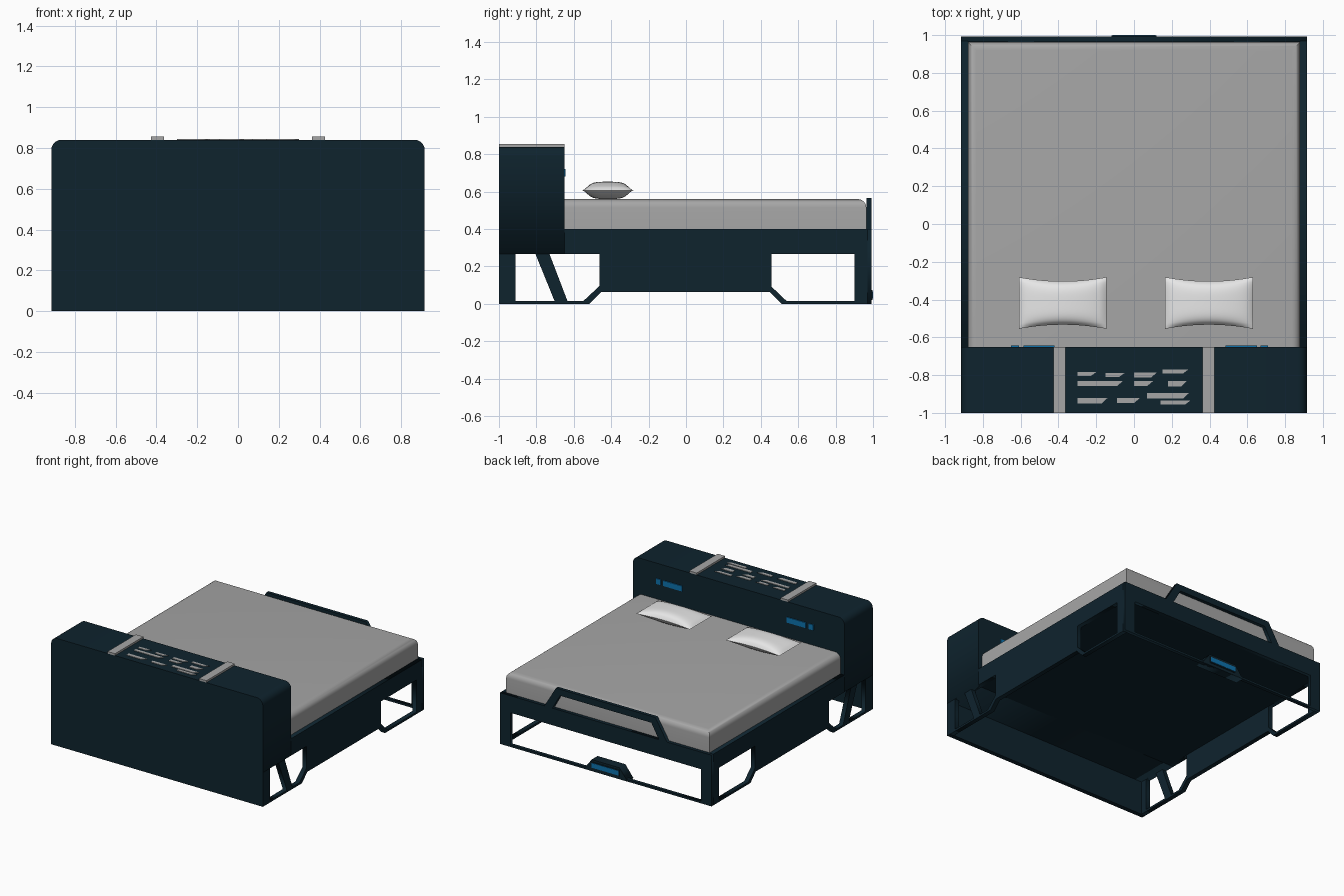
import bpy, bmesh, math
from mathutils import Matrix

if "Cube" in bpy.data.objects:
    bpy.data.objects.remove(bpy.data.objects["Cube"])


def mat(name, rgb):
    m = bpy.data.materials.new(name)
    m.diffuse_color = (*rgb, 1)
    m.use_nodes = True
    m.node_tree.nodes["Principled BSDF"].inputs["Base Color"].default_value = m.diffuse_color
    return m


NAVY = mat("dark_navy", (0.0045, 0.017, 0.027))
GREY = mat("fabric_grey", (0.38, 0.38, 0.38))
WHITE = mat("pillow_white", (0.8, 0.8, 0.8))
BLUE = mat("light_blue", (0.004, 0.17, 0.42))


def add(name, bm, material, smooth=False):
    me = bpy.data.meshes.new(name)
    bm.to_mesh(me)
    bm.free()
    ob = bpy.data.objects.new(name, me)
    bpy.context.collection.objects.link(ob)
    me.materials.append(material)
    if smooth:
        bpy.ops.object.select_all(action='DESELECT')
        ob.select_set(True)
        bpy.context.view_layer.objects.active = ob
        bpy.ops.object.shade_smooth_by_angle(angle=math.radians(40))
    return ob


def box_bm(x0, x1, y0, y1, z0, z1):
    bm = bmesh.new()
    m = Matrix.Translation(((x0 + x1) / 2, (y0 + y1) / 2, (z0 + z1) / 2))
    bmesh.ops.create_cube(bm, size=1, matrix=m @ Matrix.Diagonal((x1 - x0, y1 - y0, z1 - z0, 1)))
    return bm


def box(name, material, *b):
    return add(name, box_bm(*b), material)


def plate(name, loops, axis, lo, hi, material):
    """Flat outline (first loop) with holes (other loops), thickened along an axis."""
    cu = bpy.data.curves.new(name, 'CURVE')
    cu.dimensions = '2D'
    cu.fill_mode = 'BOTH'
    cu.extrude = (hi - lo) / 2
    for pts in loops:
        s = cu.splines.new('POLY')
        s.points.add(len(pts) - 1)
        for p, c in zip(s.points, pts):
            p.co = (c[0], c[1], 0, 1)
        s.use_cyclic_u = True
    tmp = bpy.data.objects.new(name + "_tmp", cu)
    bpy.context.collection.objects.link(tmp)
    dg = bpy.context.evaluated_depsgraph_get()
    me = bpy.data.meshes.new_from_object(tmp.evaluated_get(dg))
    bpy.data.objects.remove(tmp)
    mid = (lo + hi) / 2
    if axis == 'x':      # outline given as (y, z)
        m = Matrix(((0, 0, 1, mid), (1, 0, 0, 0), (0, 1, 0, 0), (0, 0, 0, 1)))
    elif axis == 'y':    # outline given as (x, z)
        m = Matrix(((1, 0, 0, 0), (0, 0, -1, mid), (0, 1, 0, 0), (0, 0, 0, 1)))
    else:                # outline given as (x, y)
        m = Matrix.Translation((0, 0, mid))
    bm = bmesh.new()
    bm.from_mesh(me)
    bm.transform(m)
    bmesh.ops.remove_doubles(bm, verts=bm.verts, dist=1e-5)
    bmesh.ops.recalc_face_normals(bm, faces=bm.faces)
    bpy.data.meshes.remove(me)
    return add(name, bm, material)


W = 0.915

# Headboard block with rounded upper corners, and its front panel down to the floor
r = 0.05
arc = [(W - r + r * math.cos(a), 0.84 - r + r * math.sin(a))
       for a in [math.pi / 2 * i / 6 for i in range(7)]]
head = [(-W, 0.267), (W, 0.267)] + arc + [(-x, z) for x, z in reversed(arc)]
plate("headboard", [head], 'y', -1.0, -0.65, NAVY)
box("front_panel", NAVY, -W, W, -1.0, -0.965, 0, 0.267)

# Side panels with corner cutouts and a slanted brace
side = [(-0.97, 0), (-0.516, 0), (-0.452, 0.064), (0.447, 0.064), (0.51, 0), (0.97, 0),
        (0.97, 0.4), (-0.97, 0.4)]
holes = [[(-0.912, 0.016), (-0.703, 0.016), (-0.805, 0.267), (-0.912, 0.267)],
         [(-0.634, 0.016), (-0.548, 0.016), (-0.462, 0.096), (-0.462, 0.267), (-0.73, 0.267)],
         [(0.537, 0.016), (0.9, 0.016), (0.9, 0.267), (0.457, 0.267), (0.457, 0.092)]]
plate("side_panel_right", [side] + holes, 'x', W - 0.035, W, NAVY)
plate("side_panel_left", [side] + holes, 'x', -W, -W + 0.035, NAVY)

# Foot frame with a raised handle bar
foot = [(-W, 0), (W, 0), (W, 0.4), (0.53, 0.4), (0.43, 0.565), (-0.43, 0.565),
        (-0.53, 0.4), (-W, 0.4)]
foot_holes = [[(-0.825, 0.016), (0.825, 0.016), (0.825, 0.267), (-0.825, 0.267)],
              [(-0.46, 0.4), (0.46, 0.4), (0.395, 0.515), (-0.395, 0.515)]]
plate("foot_frame", [foot] + foot_holes, 'y', 0.965, 0.992, NAVY)

# Lamp housing in the foot frame
plate("foot_lamp_housing", [[(-0.19, 0), (0.19, 0), (0.12, 0.09), (-0.12, 0.09)]],
      'y', 0.92, 0.993, NAVY)
box("foot_lamp_rim", NAVY, -0.12, 0.12, 0.99, 0.997, 0.022, 0.074)
box("foot_lamp", BLUE, -0.115, 0.115, 0.993, 1.0, 0.03, 0.067)

# Bed base
box("bed_base", NAVY, -W + 0.034, W - 0.034, -0.66, 0.966, 0.267, 0.395)

# Mattress with rounded upper edges
bm = box_bm(-0.88, 0.88, -0.66, 0.964, 0.39, 0.56)
edges = [e for e in bm.edges
         if all(v.co.z > 0.5 for v in e.verts) and not all(v.co.y < 0 for v in e.verts)]
bmesh.ops.bevel(bm, geom=edges, offset=0.045, segments=6, profile=0.5, affect='EDGES')
add("mattress", bm, GREY, True)

# Pillows, pinched along their long sides
for name, cx in (("pillow_left", -0.377), ("pillow_right", 0.397)):
    bm = bmesh.new()
    for sgn in (1, -1):
        g = bmesh.ops.create_grid(bm, x_segments=24, y_segments=20, size=1)
        for v in g["verts"]:
            u, w = v.co.x, v.co.y
            h = max(0, (1 - u * u) * (1 - w ** 4)) ** 0.6
            v.co = (cx + 0.232 * u, -0.418 + 0.137 * w * (1 - 0.16 * (1 - u * u)),
                    0.607 + sgn * 0.046 * h)
    bmesh.ops.remove_doubles(bm, verts=bm.verts, dist=1e-4)
    bmesh.ops.recalc_face_normals(bm, faces=bm.faces)
    add(name, bm, WHITE, True)

# Straps across the headboard top
box("strap_left", GREY, -0.427, -0.363, -1.0, -0.65, 0.838, 0.855)
box("strap_right", GREY, 0.363, 0.427, -1.0, -0.65, 0.838, 0.855)

# Abstract inlaid slats between the straps: x start, x end, y, depth
slats = [(-0.30, -0.20, -0.795, 0.022), (-0.30, -0.06, -0.845, 0.025), (-0.15, -0.05, -0.80, 0.022),
         (0.00, 0.12, -0.80, 0.025), (0.00, 0.10, -0.845, 0.025), (0.15, 0.29, -0.78, 0.022),
         (0.18, 0.28, -0.845, 0.03), (-0.30, -0.14, -0.935, 0.028), (-0.09, 0.03, -0.935, 0.025),
         (0.07, 0.29, -0.91, 0.028), (0.14, 0.30, -0.945, 0.022)]
for i, (a, b, y, d) in enumerate(slats):
    plate("top_slat_%d" % i, [[(a, y - d / 2), (b - 0.03, y - d / 2), (b, y + d / 2), (a, y + d / 2)]],
          'z', 0.838, 0.844, GREY)

# Reading lights on the headboard
for i, (a, b) in enumerate([(-0.65, -0.61), (-0.585, -0.42), (0.485, 0.65), (0.67, 0.71)]):
    box("reading_light_%d" % i, BLUE, a, b, -0.652, -0.643, 0.68, 0.722)
